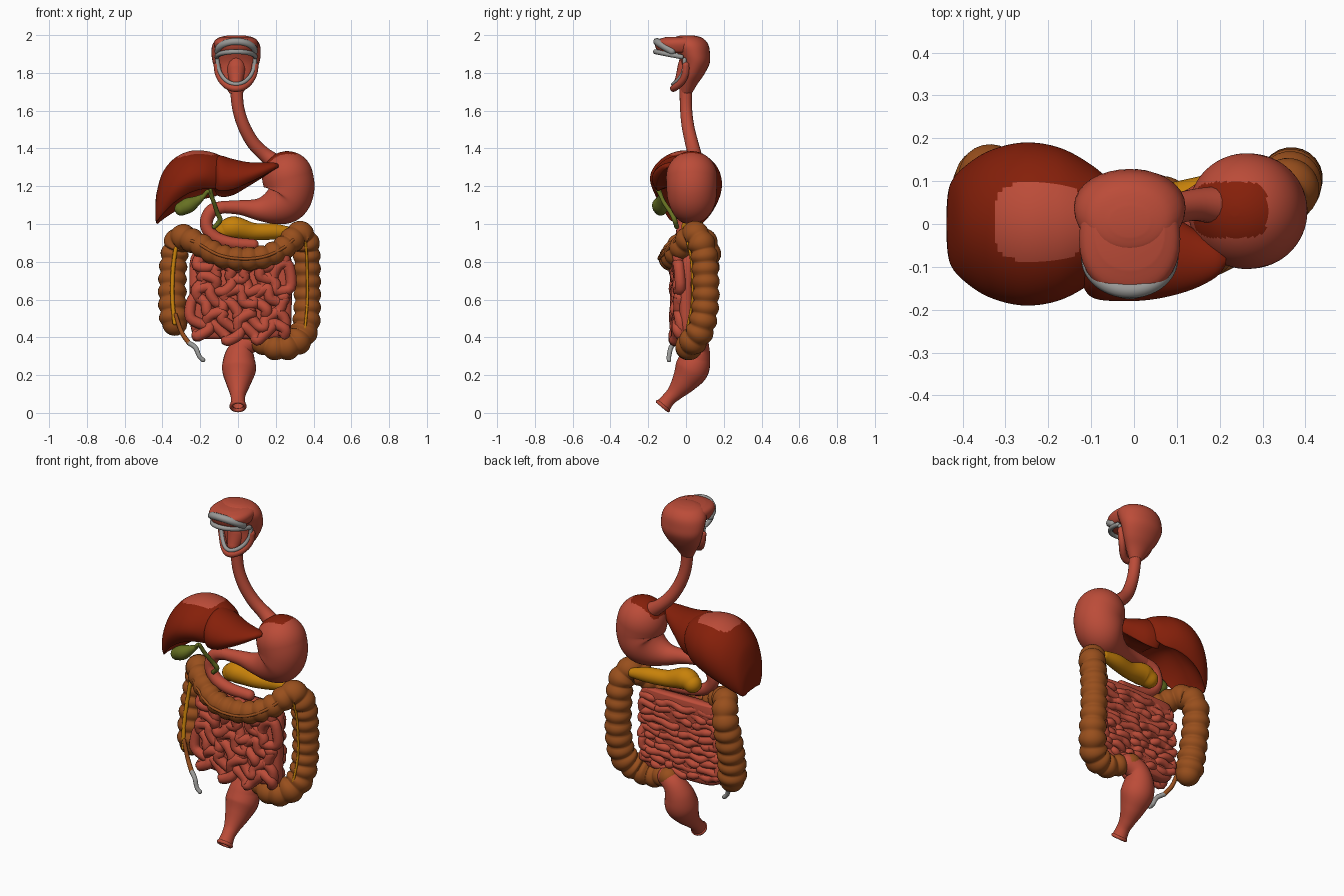
import bpy, bmesh, random
from math import sin, cos, pi, copysign
from mathutils import Vector

random.seed(4)
if "Cube" in bpy.data.objects:
    bpy.data.objects.remove(bpy.data.objects["Cube"], do_unlink=True)


def material(name, rgb):
    m = bpy.data.materials.new(name)
    m.use_nodes = True
    m.diffuse_color = (*rgb, 1)
    m.node_tree.nodes["Principled BSDF"].inputs["Base Color"].default_value = (*rgb, 1)
    return m


PINK = material("flesh pink", (.5, .072, .04))
RED = material("liver red", (.235, .014, .003))
BROWN = material("colon brown", (.315, .078, .012))
ORANGE = material("pancreas orange", (.57, .22, .003))
GREEN = material("gall green", (.135, .165, .016))
GREY = material("tooth grey", (.32, .32, .31))


def spline(pts, n):
    """Catmull-Rom curve through tuples of any length."""
    out = []
    for i in range(len(pts) - 1):
        a, b, c, d = (pts[max(i - 1, 0)], pts[i], pts[i + 1], pts[min(i + 2, len(pts) - 1)])
        for k in range(n):
            t = k / n
            out.append([q + t / 2 * (r - p + t * (2*p - 5*q + 4*r - s + t * (3*(q - r) + s - p)))
                        for p, q, r, s in zip(a, b, c, d)])
    return out + [list(pts[-1])]


def skin(name, rings, mat, end_open=False, patch=None):
    """Surface through rings of points; patch = (material, rule on face centre)."""
    bm = bmesh.new()
    vr = [[bm.verts.new(p) for p in ring] for ring in rings]
    n = len(vr[0])
    for a, b in zip(vr, vr[1:]):
        for i in range(n):
            bm.faces.new((a[i], a[(i + 1) % n], b[(i + 1) % n], b[i]))
    bm.faces.new(vr[0])
    if not end_open:
        bm.faces.new(vr[-1])
    bmesh.ops.recalc_face_normals(bm, faces=bm.faces)
    if patch:
        for f in bm.faces:
            f.material_index = int(patch[1](f.calc_center_median()))
    me = bpy.data.meshes.new(name)
    bm.to_mesh(me)
    bm.free()
    me.materials.append(mat)
    if patch:
        me.materials.append(patch[0])
    me.shade_smooth()
    ob = bpy.data.objects.new(name, me)
    bpy.context.collection.objects.link(ob)
    return ob


def rounded_spot(x, y, rx, ry, low):
    """Rule: inside a round-cornered rectangle seen from above, over a height."""
    return lambda c: c.z > low and ((c.x - x) / rx) ** 4 + ((c.y - y) / ry) ** 4 < 1


def tube(name, pts, mat, n=6, sides=16, pitch=0, end_open=False, patch=None, steps=6):
    """Sweep a circle along (x, y, z, radius) points, with domed ends."""
    path = [(Vector(p[:3]), max(p[3], .002)) for p in spline(pts, n)]
    if pitch:
        s, last, bumpy = 0, path[0][0], []
        for p, r in path:
            s += (p - last).length
            last = p
            bumpy.append((p, r * (.87 + .18 * abs(sin(pi * s / pitch)))))
        path = bumpy

    def dome(p, r, way):
        return [(p + way * r * sin(a), r * cos(a)) for a in (1.54 * (k + 1) / steps for k in range(steps))]
    head = dome(*path[0], (path[0][0] - path[1][0]).normalized())[::-1]
    tail = [] if end_open else dome(*path[-1], (path[-1][0] - path[-2][0]).normalized())
    path = head + path + tail
    rings, u = [], None
    for i, (p, r) in enumerate(path):
        d = (path[min(i + 1, len(path) - 1)][0] - path[max(i - 1, 0)][0]).normalized()
        u = d.orthogonal() if u is None else u - d * u.dot(d)
        u.normalize()
        v = d.cross(u)
        rings.append([p + r * (u * cos(a) + v * sin(a))
                      for a in (2 * pi * k / sides for k in range(sides))])
    return skin(name, rings, mat, end_open, patch)


def oval_stack(name, sections, mat, x, power=1, sides=32):
    """Horizontal ovals given as (z, y, half width, half depth)."""
    def soft(c):
        return copysign(abs(c) ** power, c)
    rings = [[(x + rx * soft(cos(a)), y + ry * soft(sin(a)), z)
              for a in (2 * pi * k / sides for k in range(sides))]
             for z, y, rx, ry in spline(sections, 5)]
    return skin(name, rings, mat)


def lobe(name, sections, patch=None, sides=110):
    """Domed slices, hollow below, front rim raised: (x, y, bottom, half depth, top)."""
    rings = []
    for x, y, low, ry, top in spline(sections, 14):
        ring, full = [], (ry / .19) ** 2
        for k in range(sides):
            a = 2 * pi * k / sides
            s = sin(a)
            if s < -.6:
                s = -.6 + 1.8 * full * (-.6 - s)
            v = (s + .6) / 1.6
            lift = .075 * full * max(0, -cos(a)) * (1 - v) ** 2
            ring.append((x, y + ry * cos(a), low + (top - low) * v + lift))
        rings.append(ring)
    return skin(name, rings, RED, patch=patch)


def arch(name, mat, width, back, depth, z, drop, r, curl=1):
    """Horseshoe in the mouth, dropping in height towards the front."""
    tube(name, [(-.01 - width * cos(a), back - depth * sin(a) ** curl, z - drop * sin(a), r)
                for a in (pi * k / 10 for k in range(11))], mat, 4, 10)


# Head, jaws and tongue
oval_stack("throat_chamber", [(1.69, 0, .034, .03), (1.74, .015, .065, .045), (1.79, .035, .098, .06),
                              (1.85, .05, .122, .075), (1.9, .042, .13, .085), (1.95, .025, .125, .093),
                              (1.985, .012, .095, .075), (1.998, .005, .045, .035)], PINK, -.01)
oval_stack("upper_jaw", [(1.905, -.035, .085, .09), (1.915, -.035, .105, .115), (1.95, -.035, .118, .13),
                         (1.975, -.03, .11, .122), (1.99, -.015, .08, .09)], PINK, -.01, .9)
arch("upper_gum", GREY, .095, -.075, .079, 1.915, -.05, .02)
arch("upper_teeth", GREY, .102, -.025, .137, 1.885, -.027, .013)
arch("lower_teeth", GREY, .1, -.008, .06, 1.87, .13, .011, 3)
arch("lower_lip", PINK, .1, 0, .066, 1.84, .122, .019, 3)
tube("tongue", [(-.01, .01, 1.87, .045), (-.01, .005, 1.82, .052), (-.01, -.025, 1.755, .036)], PINK)

# Gullet, stomach and duodenum
tube("gullet", [(-.01, 0, 1.74, .034), (0, 0, 1.62, .032), (.03, .01, 1.52, .033), (.08, .03, 1.43, .035),
                (.145, .045, 1.365, .038), (.22, .04, 1.31, .05)], PINK)
stomach = tube("stomach", [(.262, .03, 1.25, .136), (.272, .03, 1.19, .134), (.25, .03, 1.125, .127),
                           (.19, .02, 1.09, .097), (.11, .01, 1.077, .06), (.02, 0, 1.087, .04),
                           (-.08, -.01, 1.09, .032)],
               PINK, 12, 90, patch=(RED, rounded_spot(.225, .033, .087, .066, 1.3)), steps=30)
relax = stomach.modifiers.new("relax", "SMOOTH")
relax.factor, relax.iterations = .5, 20
tube("duodenum", [(-.07, -.01, 1.09, .032), (-.14, -.01, 1.07, .035), (-.168, -.015, 1, .034),
                  (-.13, -.02, .935, .034), (-.04, -.02, .9, .033), (.08, -.01, .89, .03)], PINK)

# Liver
lobe("liver_right_lobe", [(-.438, 0, 1.04, .03, 1.1), (-.43, 0, 1, .09, 1.17), (-.4, 0, 1.02, .13, 1.27),
                          (-.34, 0, 1.06, .17, 1.345), (-.26, 0, 1.1, .19, 1.385),
                          (-.18, 0, 1.13, .18, 1.388), (-.11, 0, 1.15, .145, 1.37),
                          (-.06, 0, 1.2, .1, 1.34), (-.04, 0, 1.25, .03, 1.3)],
     (PINK, rounded_spot(-.222, .005, .102, .09, 1.33)))
lobe("liver_left_lobe", [(-.13, -.03, 1.19, .09, 1.33), (-.1, -.035, 1.145, .135, 1.362),
                         (-.03, -.045, 1.15, .135, 1.345), (.05, -.065, 1.195, .11, 1.328),
                         (.13, -.08, 1.245, .075, 1.325), (.19, -.085, 1.285, .04, 1.325),
                         (.215, -.085, 1.3, .01, 1.315)])

# Gallbladder, bile ducts and pancreas
tube("gallbladder", [(-.3, -.135, 1.08, .036), (-.26, -.14, 1.1, .04), (-.215, -.135, 1.125, .025),
                     (-.18, -.135, 1.15, .012)], GREEN)
tube("bile_duct", [(-.18, -.135, 1.15, .012), (-.155, -.14, 1.172, .011), (-.13, -.12, 1.12, .011),
                   (-.11, -.08, 1.06, .012), (-.095, -.06, 1.02, .013), (-.125, -.05, .985, .012)], GREEN)
tube("liver_duct", [(-.145, -.15, 1.18, .009), (-.13, -.12, 1.12, .01)], GREEN)
tube("pancreas", [(-.07, .04, .965, .05), (-.02, .035, .98, .06), (.08, .05, .96, .046),
                  (.19, .075, .96, .042), (.28, .09, .955, .028)], ORANGE, 8, 24)

# Large bowel: rising, crossing, falling and S-shaped stretches in one pouched tube
colon = [(-.335, .05, .475, .077), (-.347, .07, .6, .074), (-.345, .1, .75, .072), (-.33, .11, .87, .07),
         (-.3, .06, .93, .067), (-.22, -.02, .9, .062), (-.1, -.072, .835, .061), (.03, -.08, .815, .061),
         (.15, -.065, .83, .061), (.25, -.02, .88, .062), (.32, .04, .945, .068), (.358, .08, .9, .07),
         (.365, .1, .8, .07), (.367, .105, .6, .07), (.355, .08, .45, .072), (.3, .03, .37, .072),
         (.21, .01, .345, .066), (.12, .03, .37, .056), (.07, .055, .385, .054)]
tube("large_bowel", colon, BROWN, 20, 24, pitch=.068)


def band(name, first, last, mat, thick):
    tube(name, [(x, y - r * 1.02, z, thick) for x, y, z, r in colon[first:last]], mat, 8, 8)


band("rising_band", 0, 4, ORANGE, .011)
band("crossing_band", 4, 11, BROWN, .008)
band("falling_band", 11, 15, ORANGE, .007)

# Appendix
tube("appendix_root", [(-.33, -.03, .52, .01), (-.3, -.04, .43, .012), (-.26, -.06, .37, .013)], BROWN, 6, 10)
tube("appendix_tip", [(-.26, -.06, .37, .013), (-.225, -.08, .345, .013), (-.205, -.09, .3, .012),
                      (-.185, -.09, .28, .012)], GREY, 6, 10)

# Rectum with an open rimmed end
tube("rectum", [(.085, .05, .382, .054), (.035, .06, .355, .062), (.01, .05, .3, .08), (.005, .03, .23, .09),
                (.002, -.01, .165, .068), (0, -.055, .11, .045), (0, -.09, .075, .037),
                (0, -.122, .036, .042)], PINK, 8, 24, end_open=True)
bpy.ops.mesh.primitive_torus_add(location=(0, -.122, .036), rotation=(-.7, 0, 0), major_radius=.036,
                                 minor_radius=.01, major_segments=28, minor_segments=10)
rim = bpy.context.object
rim.name = "rectum_rim"
rim.data.materials.append(PINK)
rim.data.shade_smooth()


# Small bowel: filled core with winding coils in front and finer folds behind
def coils(name, rows, y, r, wave, loop, bulge):
    pts = []
    for i in range(rows):
        f = i / (rows - 1)
        for j in range(17):
            g = j / 16 if i % 2 else 1 - j / 16
            side = 2 * g - 1
            pts.append((.015 + .24 * side + loop * sin(j * 2.4 + i) + random.uniform(-.01, .01),
                        y - bulge * cos(side * 1.5) + random.uniform(-.012, .012),
                        .81 - .37 * f + wave * sin(j * 1.2 + i * 1.9) - .02 * cos(side * 2) * f, r))
    tube(name, pts, PINK, 4, 12)


oval_stack("small_bowel_core", [(.39, .01, .2, .03), (.43, .005, .26, .045), (.6, 0, .27, .05),
                                (.8, .01, .27, .045), (.86, .02, .24, .03)], PINK, .015, .6)
coils("small_bowel_front", 7, -.03, .029, .042, .02, .025)
coils("small_bowel_back", 11, .04, .022, .008, 0, 0)
